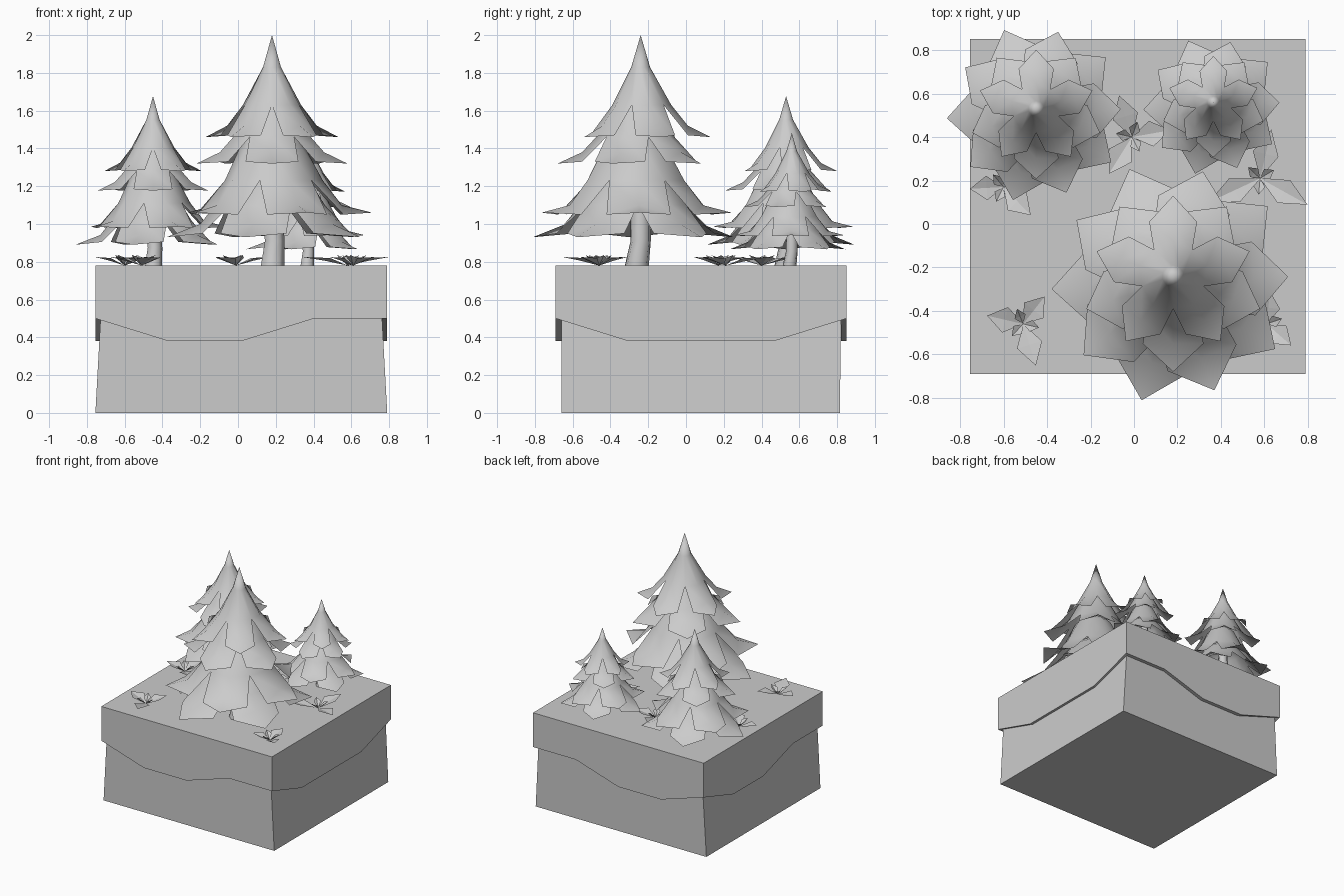
import bpy, bmesh
from math import sin, cos, radians
from mathutils import Vector

if "Cube" in bpy.data.objects:
    bpy.data.objects.remove(bpy.data.objects["Cube"])

GROUND = 0.78
X0, X1, Y0, Y1 = -0.755, 0.79, -0.69, 0.85


def make(name, verts, faces, smooth=False):
    me = bpy.data.meshes.new(name)
    me.from_pydata([tuple(v) for v in verts], [], faces)
    bm = bmesh.new()
    bm.from_mesh(me)
    bmesh.ops.recalc_face_normals(bm, faces=bm.faces)
    bm.to_mesh(me)
    bm.free()
    for p in me.polygons:
        p.use_smooth = smooth
    ob = bpy.data.objects.new(name, me)
    bpy.context.collection.objects.link(ob)
    return ob


# soil block: slightly tapered in x
lo = [(X0, -0.66), (X1, -0.66), (X1, 0.815), (X0, 0.815)]
hi = [(X0 + .03, -0.66), (X1 - .03, -0.66), (X1 - .03, 0.82), (X0 + .03, 0.82)]
make("soil_block", [(x, y, 0) for x, y in lo] + [(x, y, 0.55) for x, y in hi],
     [(3, 2, 1, 0), (4, 5, 6, 7)] + [(i, (i + 1) % 4, (i + 1) % 4 + 4, i + 4) for i in range(4)])

# turf lid: overhanging skirt with a wavy lower edge, closed underneath
H, L = 0.50, 0.38
waves = [(H, L, L, H), (H, L, L, L), (H, H, L, L), (H, L, L, H)]   # front, right, back, left


def rim(c, k, f):
    a, b = Vector(c[k]), Vector(c[(k + 1) % 4])
    return a.lerp(b, f)


outer = [(X0, Y0), (X1, Y0), (X1, Y1), (X0, Y1)]
verts, faces, n = [], [], 16
for k in range(4):
    for j in range(4):
        o, i, z = rim(outer, k, j / 4), rim(hi, k, j / 4), waves[k][j]
        verts += [(o.x, o.y, GROUND), (o.x, o.y, z), (i.x, i.y, z)]
for i in range(n):
    a, b = i * 3, (i + 1) % n * 3
    faces += [(a, a + 1, b + 1, b), (a + 1, a + 2, b + 2, b + 1)]
faces.append([i * 3 for i in range(n)])
make("turf_lid", verts, faces)


# one ring of five drooping boughs joined at the top
def bough_layer(name, apex, ring, notch, hip, tip, turn, shift):
    def pt(r, z, ang, side=0):
        return Vector((r * cos(ang) - side * sin(ang), r * sin(ang) + side * cos(ang) + shift, z))
    verts, faces = [Vector((0, 0, apex))], []
    half = radians(36)
    for k in range(5):
        a = radians(turn + 72 * k)
        verts += [pt(*ring, a - half), pt(*ring, a),
                  pt(*notch, a - half), pt(notch[0] * 1.08, notch[1], a),
                  pt(hip[0], hip[1] - .02, a, -hip[2]), pt(hip[0], hip[1] + .03, a),
                  pt(hip[0], hip[1] - .02, a, hip[2]), pt(*tip, a)]
        b, c = 1 + 8 * k, 1 + 8 * ((k + 1) % 5)
        faces += [(0, b, b + 1), (0, b + 1, c), (b, b + 2, b + 3, b + 1), (b + 1, b + 3, c + 2, c),
                  (b + 2, b + 4, b + 5, b + 3), (b + 3, b + 5, b + 6, c + 2),
                  (b + 4, b + 7, b + 5), (b + 5, b + 7, b + 6)]
    return make(name, verts, faces, True)


# apex z, ring (r,z), notch (r,z), hip (r,z,half width), tip (r,z), rotation, lean
LAYERS = [
    (1.22, (.05, 1.05), (.15, .85), (.25, .71, .11), (.37, .68), 18, 0),
    (1.00, (.125, .85), (.20, .68), (.29, .57, .14), (.42, .54), -18, -.02),
    (0.80, (.15, .67), (.25, .45), (.37, .29, .17), (.53, .28), 3, -.03),
    (0.60, (.20, .45), (.28, .32), (.38, .19, .18), (.56, .15), 39, -.03),
]


def tree(name, x, y, s):
    parts = [bough_layer(f"{name}_boughs_{i + 1}", *p) for i, p in enumerate(LAYERS)]
    # trunk: slightly bent seven-sided column
    path = [(0, -.02, 0, .065), (.012, 0, .13, .055), (0, 0, .3, .055), (0, 0, .55, .04)]
    v = [(cx + r * cos(i * 6.2832 / 7), cy + r * sin(i * 6.2832 / 7), z)
         for cx, cy, z, r in path for i in range(7)]
    f = [(r * 7 + i, r * 7 + (i + 1) % 7, r * 7 + 7 + (i + 1) % 7, r * 7 + 7 + i)
         for r in range(3) for i in range(7)]
    parts.append(make(f"{name}_trunk", v, f, True))
    for ob in parts:
        ob.location = (x, y, GROUND)
        ob.scale = (s, s, s)


tree("large_tree", 0.18, -0.24, 1.0)
tree("medium_tree", -0.45, 0.53, 0.735)
tree("small_tree", 0.365, 0.56, 0.575)


# low plants: folded kite leaves, long outer ones and short inner ones
def plant(name, x, y, leaves):
    verts, faces = [], []
    inner = [(a + 60, .075) for a, _ in leaves]
    for a, r in leaves + inner:
        d = Vector((cos(radians(a)), sin(radians(a)), 0))
        s = Vector((-d.y, d.x, 0)) * min(.06, r * .36)
        up = Vector((0, 0, 1))
        b = len(verts)
        verts += [Vector((0, 0, 0)), d * r * .5 + s + up * .04, d * r * .5 + up * .025,
                  d * r * .5 - s + up * .04, d * r + up * (.045 if r > .1 else .055)]
        faces += [(b, b + 2, b + 1), (b, b + 3, b + 2), (b + 1, b + 2, b + 4), (b + 2, b + 3, b + 4)]
    make(name, verts, faces).location = (x, y, GROUND)


plant("plant_front_left", -.51, -.46, [(167, .17), (52, .16), (-73, .20)])
plant("plant_right", .58, .21, [(77, .23), (-29, .25), (-155, .26)])
plant("plant_back", -.01, .40, [(107, .20), (-122, .2), (10, .18)])
plant("plant_left", -.6, .17, [(183, .155), (-46, .18), (70, .15)])
plant("plant_front_right", .61, -.46, [(84, .15), (-41, .15), (-160, .13)])
